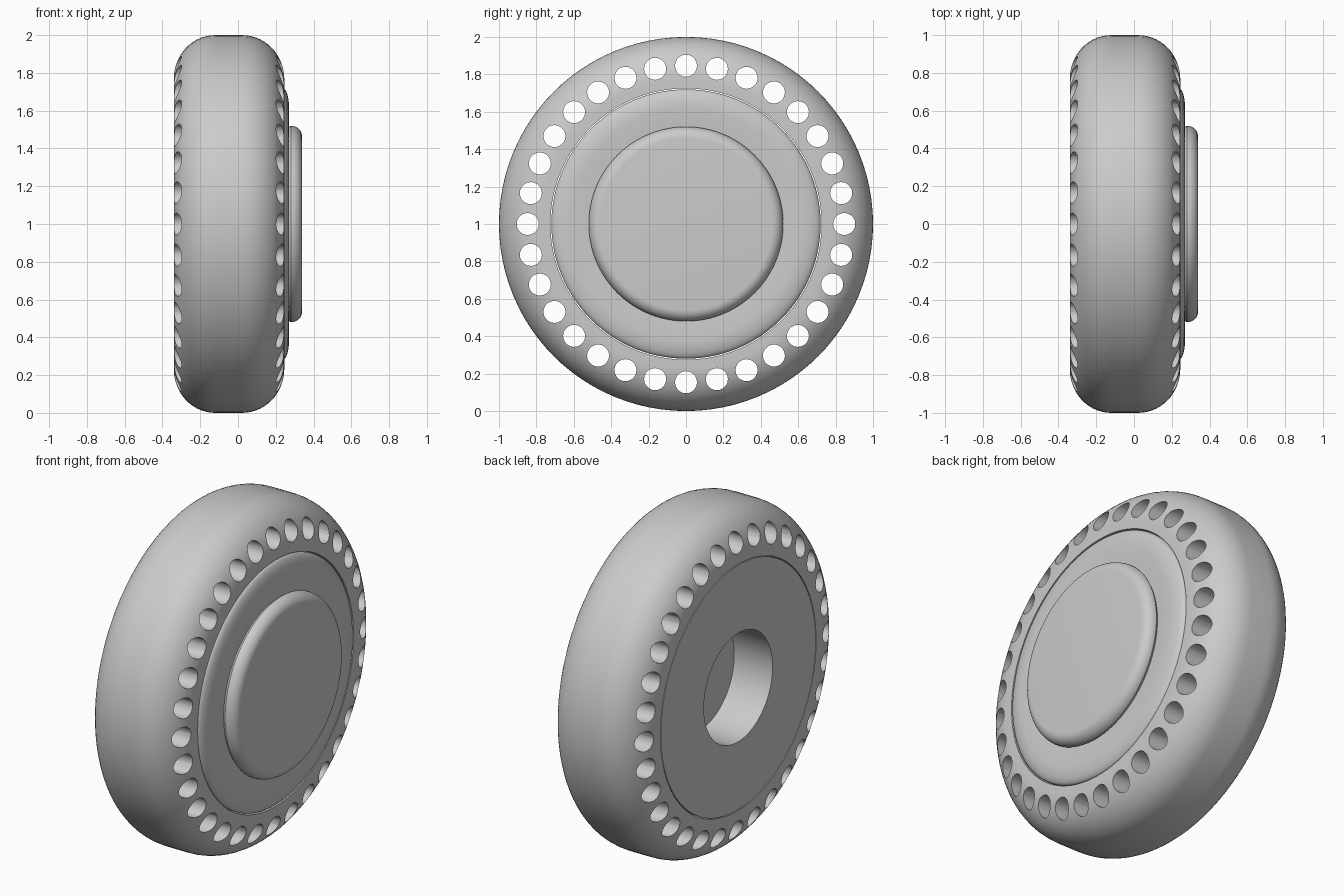
import bpy, bmesh
from math import sin, cos, pi, radians
from mathutils import Vector, Matrix

cube = bpy.data.objects.get("Cube")
if cube:
    bpy.data.objects.remove(cube, do_unlink=True)

grey = bpy.data.materials.new("light grey")
grey.use_nodes = True
GREY = (0.6, 0.6, 0.6, 1)
grey.diffuse_color = GREY
grey.node_tree.nodes["Principled BSDF"].inputs["Base Color"].default_value = GREY

AXLE = Vector((0, 0, 1))


def arc(cx, cr, rx, rr, start, end, steps=8):
    """Elliptical arc of (x, radius) points, angles in degrees from +x."""
    out = []
    for i in range(steps + 1):
        a = radians(start + (end - start) * i / steps)
        out.append((cx + rx * cos(a), cr + rr * sin(a)))
    return out


def make_object(name, bm):
    bmesh.ops.recalc_face_normals(bm, faces=bm.faces)
    mesh = bpy.data.meshes.new(name)
    bm.to_mesh(mesh)
    bm.free()
    mesh.materials.append(grey)
    obj = bpy.data.objects.new(name, mesh)
    bpy.context.collection.objects.link(obj)
    return obj


def lathe(name, profile, closed=False, steps=96):
    """Turn an (x, radius) profile around the axle."""
    bm = bmesh.new()
    verts = [bm.verts.new((x, 0, 1 + r)) for x, r in profile]
    pairs = list(zip(verts, verts[1:]))
    if closed:
        pairs.append((verts[-1], verts[0]))
    edges = [bm.edges.new(p) for p in pairs]
    bmesh.ops.spin(bm, geom=verts + edges, cent=AXLE, axis=(1, 0, 0),
                   angle=2 * pi, steps=steps)
    bmesh.ops.remove_doubles(bm, verts=bm.verts, dist=0.0005)
    return make_object(name, bm)


def smooth(obj, angle=35):
    obj.data.shade_smooth()
    obj.data.set_sharp_from_angle(angle=radians(angle))


# Tyre with rounded shoulders
tyre = lathe("tyre", [(0.245, 0.725)]
             + arc(0.02, 0.77, 0.225, 0.23, 0, 90, 14)
             + arc(-0.12, 0.77, 0.22, 0.23, 90, 180, 14)
             + [(-0.34, 0.725)], closed=True)

# Ring of holes running through the tyre
HOLES = 32
bm = bmesh.new()
for i in range(HOLES):
    a = 2 * pi * i / HOLES
    place = Matrix.Translation((0, 0.846 * sin(a), 1 + 0.846 * cos(a)))
    bmesh.ops.create_cone(bm, cap_ends=True, segments=20, radius1=0.059,
                          radius2=0.059, depth=1.2,
                          matrix=place @ Matrix.Rotation(pi / 2, 4, 'Y'))
cutter = make_object("hole_cutter", bm)
cutter.hide_render = True
cut = tyre.modifiers.new("holes", 'BOOLEAN')
cut.object = cutter
cut.operation = 'DIFFERENCE'
cut.solver = 'EXACT'
bpy.context.view_layer.objects.active = tyre
bpy.ops.object.modifier_apply(modifier=cut.name)
bpy.data.objects.remove(cutter, do_unlink=True)

# Wheel disc: flat back with a round axle socket, softly domed front
disc = lathe("wheel_disc", [(-0.09, 0), (-0.09, 0.32), (-0.34, 0.32), (-0.34, 0.72)]
             + arc(0.235, 0.62, 0.035, 0.10, 90, 0)
             + [(0.265, 0.54), (0.26, 0.48), (0.26, 0)])

# Raised hub cap with a rounded rim
cap = lathe("hub_cap", [(0.25, 0), (0.25, 0.50)]
            + arc(0.28, 0.46, 0.06, 0.06, 90, 0) + [(0.34, 0)])

for part in (tyre, disc, cap):
    smooth(part)
